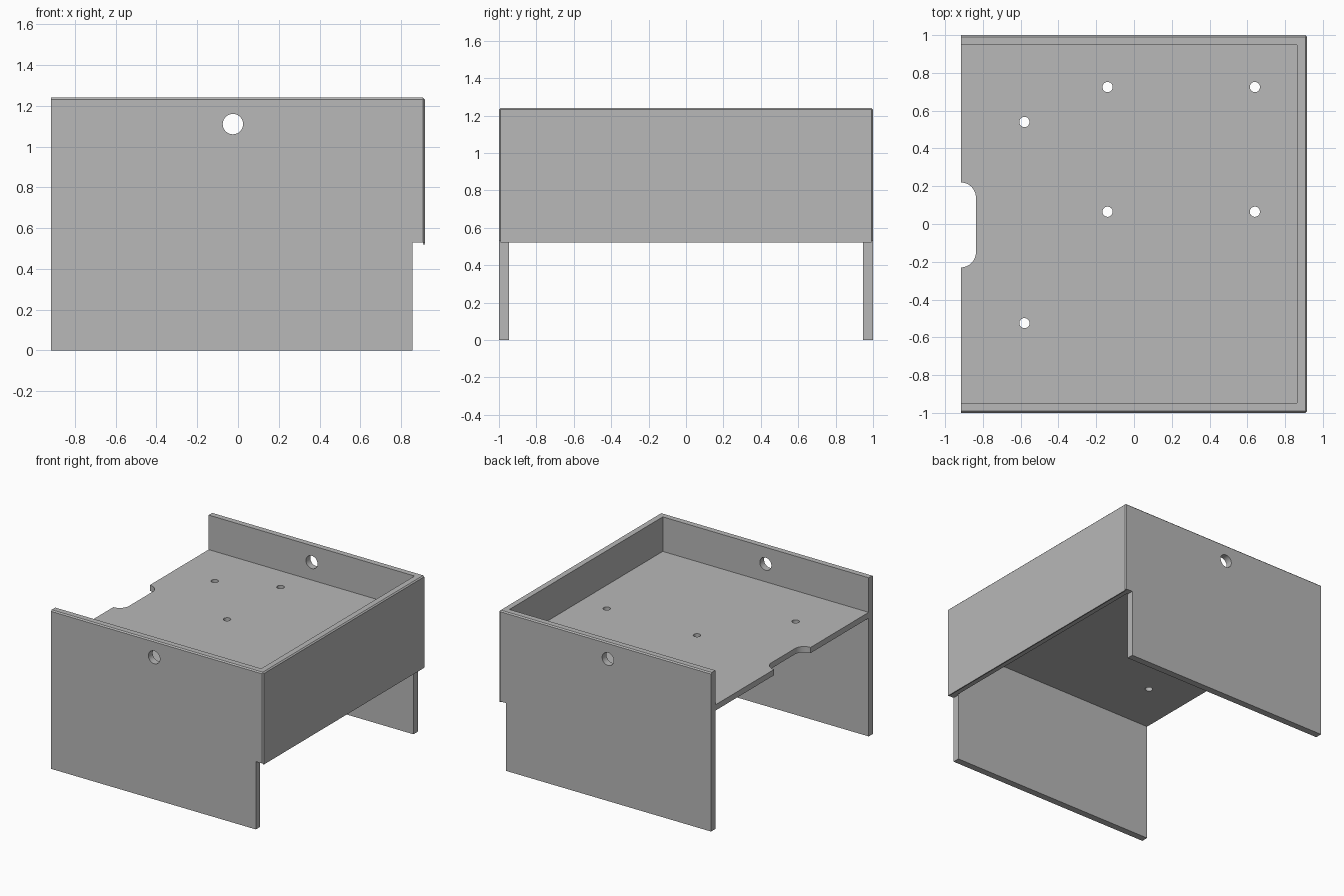
import bpy, bmesh
from math import pi, sin, cos
from mathutils import Vector

if "Cube" in bpy.data.objects:
    bpy.data.objects.remove(bpy.data.objects["Cube"])

grey = bpy.data.materials.new("plain grey")
grey.use_nodes = True
grey.diffuse_color = (0.48, 0.48, 0.48, 1)
grey.node_tree.nodes["Principled BSDF"].inputs["Base Color"].default_value = grey.diffuse_color

X, Y, TOP = 0.917, 1.0, 1.24      # outer half width, half depth, height
T = 0.053                         # wall thickness
WALL_Z, LIP_Z = 0.53, 0.52        # underside of end wall and of its lip
FLOOR_Z, FLOOR_T = 0.925, 0.045   # raised floor
CHAMFER = 0.009


def prism(name, points, depth, chamfer=None):
    """Extrude a closed 3D outline along a vector; chamfer edges chosen by a rule."""
    bm = bmesh.new()
    face = bm.faces.new([bm.verts.new(p) for p in points])
    new = bmesh.ops.extrude_face_region(bm, geom=[face])["geom"]
    bmesh.ops.translate(bm, vec=Vector(depth),
                        verts=[v for v in new if isinstance(v, bmesh.types.BMVert)])
    bmesh.ops.recalc_face_normals(bm, faces=bm.faces)
    if chamfer:
        edges = [e for e in bm.edges if chamfer(*[v.co for v in e.verts])]
        bmesh.ops.bevel(bm, geom=edges, offset=CHAMFER, segments=1, affect='EDGES')
    mesh = bpy.data.meshes.new(name)
    bm.to_mesh(mesh)
    bm.free()
    mesh.materials.append(grey)
    obj = bpy.data.objects.new(name, mesh)
    bpy.context.collection.objects.link(obj)
    return obj


def arc(cx, cy, r, start, end, n):
    return [(cx + r * cos(start + (end - start) * i / n),
             cy + r * sin(start + (end - start) * i / n)) for i in range(n + 1)]


def cut(obj, cutters):
    """Subtract the cutters, then remove them."""
    bpy.context.view_layer.objects.active = obj
    for c in cutters:
        mod = obj.modifiers.new("cut", 'BOOLEAN')
        mod.operation, mod.solver, mod.object = 'DIFFERENCE', 'EXACT', c
        bpy.ops.object.modifier_apply(modifier=mod.name)
        bpy.data.objects.remove(c)
    bpy.ops.object.select_all(action='DESELECT')
    obj.select_set(True)
    bpy.ops.object.shade_smooth_by_angle()


def near(a, b):
    return abs(a - b) < 1e-4


# Side panels: stepped at the end-wall side, with a round hole near the top
outline = [(-X, 0), (0.855, 0), (0.855, WALL_Z), (X, WALL_Z), (X, TOP), (-X, TOP)]
for name, s in (("front_panel", -1), ("back_panel", 1)):
    def outer(a, b, s=s):
        on_face = near(a.y, s * Y) and near(b.y, s * Y)
        top = near(a.z, TOP) and near(b.z, TOP)
        corner = near(a.x, X) and near(b.x, X)
        return (on_face and (top or corner)) or (top and corner)
    panel = prism(name, [(x, s * Y, z) for x, z in outline], (0, -s * T, 0), outer)
    hole = prism("hole_cutter", [(x, s * (Y + 0.1), z)
                 for x, z in arc(-0.025, 1.11, 0.05, 0, 2 * pi, 40)[:-1]], (0, -s * 0.3, 0))
    cut(panel, [hole])

# End wall between the panels, with a thin lip along its outer lower edge
inner = Y - T
prism("end_wall", [(X - T, -inner, WALL_Z), (X, -inner, WALL_Z),
                   (X, -inner, TOP), (X - T, -inner, TOP)], (0, 2 * inner, 0),
      lambda a, b: near(a.x, X) and near(b.x, X) and near(a.z, TOP) and near(b.z, TOP))
lip = Y - CHAMFER
prism("end_wall_lip", [(X - CHAMFER, -lip, LIP_Z), (X, -lip, LIP_Z),
                       (X, -lip, WALL_Z), (X - CHAMFER, -lip, WALL_Z)], (0, 2 * lip, 0))

# Raised floor with screw holes and a rounded cable notch on the open side
floor = prism("floor", [(-X, -inner, FLOOR_Z), (X - T, -inner, FLOOR_Z),
                        (X - T, inner, FLOOR_Z), (-X, inner, FLOOR_Z)], (0, 0, FLOOR_T))
holes = [(x, y) for x in (-0.14, 0.64) for y in (0.065, 0.725)] + [(-0.58, 0.54), (-0.58, -0.525)]
low = FLOOR_Z - 0.1
cutters = [prism("screw_cutter", [(x, y, low) for x, y in arc(cx, cy, 0.027, 0, 2 * pi, 32)[:-1]],
                 (0, 0, 0.3)) for cx, cy in holes]
r = 0.08
notch = [(-X - 0.1, -0.23)] + arc(-X, -0.23 + r, r, -pi / 2, 0, 12) \
    + arc(-X, 0.22 - r, r, 0, pi / 2, 12) + [(-X - 0.1, 0.22)]
cutters.append(prism("notch_cutter", [(x, y, low) for x, y in notch], (0, 0, 0.3)))
cut(floor, cutters)
